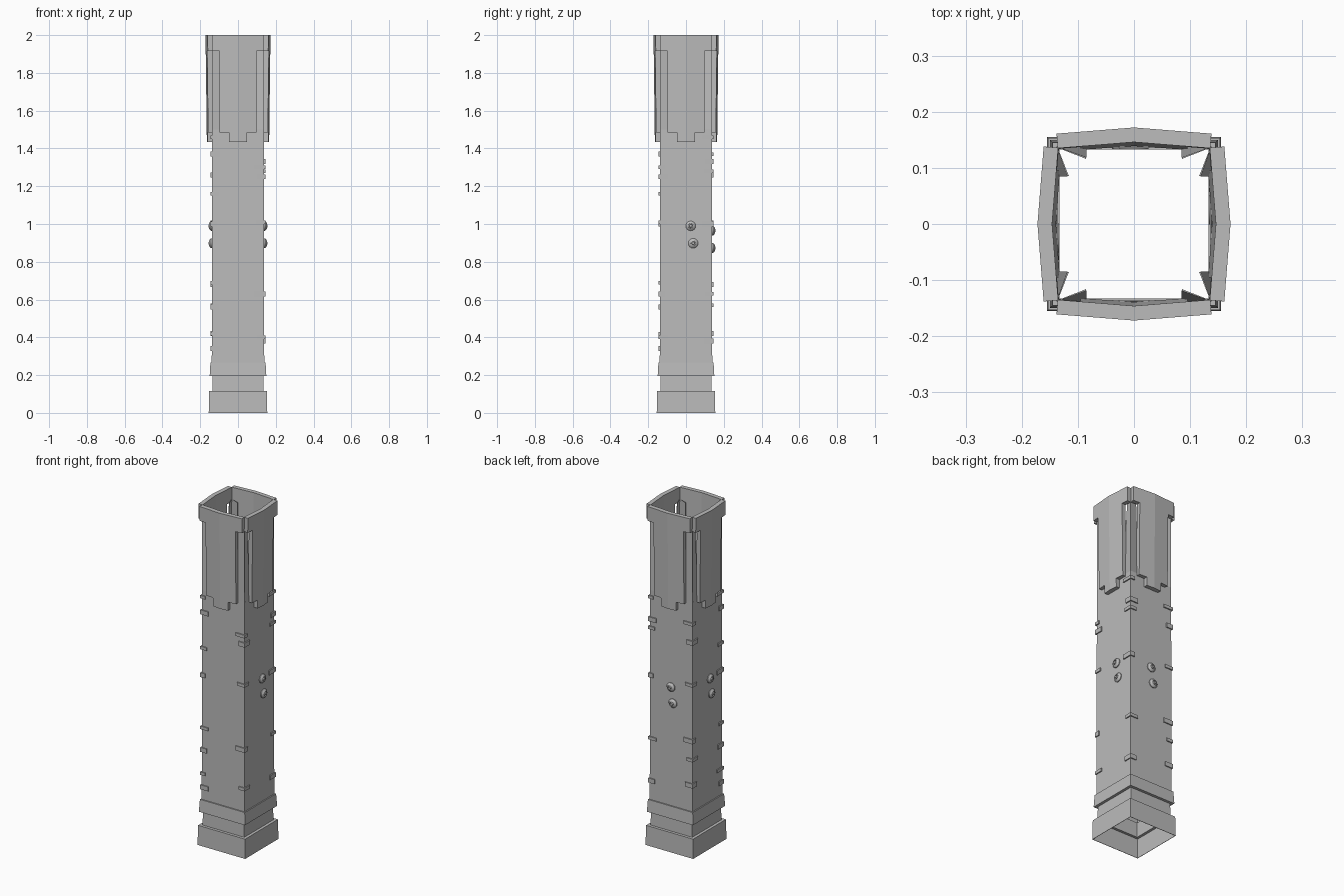
import bpy, bmesh, math
from mathutils import Matrix, Vector

cube = bpy.data.objects.get("Cube")
if cube:
    bpy.data.objects.remove(cube, do_unlink=True)

stone = bpy.data.materials.new("grey_stone")
stone.use_nodes = True
GREY = (0.5, 0.5, 0.5, 1)
stone.diffuse_color = GREY
stone.node_tree.nodes["Principled BSDF"].inputs["Base Color"].default_value = GREY


def make(name, bm, turn=0, thickness=0):
    """Turn the mesh about z by quarter turns and add it to the scene."""
    bmesh.ops.rotate(bm, verts=bm.verts, cent=(0, 0, 0),
                     matrix=Matrix.Rotation(turn * math.pi / 2, 3, 'Z'))
    mesh = bpy.data.meshes.new(name)
    bm.to_mesh(mesh)
    bm.free()
    mesh.materials.append(stone)
    obj = bpy.data.objects.new(name, mesh)
    bpy.context.collection.objects.link(obj)
    if thickness:
        mod = obj.modifiers.new("thickness", 'SOLIDIFY')
        mod.thickness = thickness
        mod.offset = -1
    return obj


def loft(rings, closed):
    """Skin a stack of point rings, given from bottom to top."""
    bm = bmesh.new()
    rows = [[bm.verts.new(p) for p in ring] for ring in rings]
    for low, high in zip(rows, rows[1:]):
        n = len(low)
        for i in range(n if closed else n - 1):
            j = (i + 1) % n
            bm.faces.new((low[i], low[j], high[j], high[i]))
    return bm


def square(r, z):
    return [(-r, -r, z), (r, -r, z), (r, r, z), (-r, r, z)]


# Hollow shaft with its stepped base, open at both ends
profile = [(0.155, 0), (0.153, 0.115), (0.136, 0.115), (0.134, 0.195),
           (0.15, 0.195), (0.146, 0.267), (0.139, 0.267), (0.138, 1.5)]
make("shaft", loft([square(r, z) for r, z in profile], True), thickness=0.003)

# Stepped plates around the top, one on each side, slightly bulging
XS = [-0.138, -0.097, -0.048, 0, 0.048, 0.097, 0.138]
ZS = [1.435, 1.485, 1.915, 2.0]
HALF_WIDTHS = [0.05, 0.1, 0.14]


def plate():
    bm = bmesh.new()

    def point(x, z):
        bulge = 0.011 * (1 - abs(x) / 0.138)
        lean = 0.007 * (z - ZS[0]) / (ZS[-1] - ZS[0])
        return bm.verts.new((x, -0.154 - bulge - lean, z))

    grid = [[point(x, z) for x in XS] for z in ZS]
    for r, limit in enumerate(HALF_WIDTHS):
        for c in range(len(XS) - 1):
            if max(abs(XS[c]), abs(XS[c + 1])) < limit:
                bm.faces.new((grid[r][c], grid[r][c + 1],
                              grid[r + 1][c + 1], grid[r + 1][c]))
    loose = [v for v in bm.verts if not v.link_faces]
    bmesh.ops.delete(bm, geom=loose, context='VERTS')
    return bm


for side, label in enumerate(("front", "left", "back", "right")):
    make(label + "_top_plate", plate(), side, 0.026)

# Corner strips behind the plates, their edges leaning inward
for side in range(4):
    low = [(0.085, -0.138, 1.495), (0.138, -0.138, 1.495), (0.138, -0.085, 1.495)]
    high = [(0.085, -0.119, 1.93), (0.138, -0.138, 1.93), (0.119, -0.085, 1.93)]
    make("corner_strip", loft([low, high], False), side, 0.003)


# Shallow chipped blocks wrapped around the shaft corners
def chip(z, height, arm_a, arm_b):
    inner, outer = 0.134, 0.145
    plan = [(inner - arm_a, -inner), (inner - arm_a, -outer), (outer, -outer),
            (outer, -inner + arm_b), (inner, -inner + arm_b), (inner, -inner)]
    bm = loft([[(x, y, z - height / 2) for x, y in plan],
               [(x, y, z + height / 2) for x, y in plan]], True)
    for ring in (bm.verts[:] for _ in (0,)):
        bm.faces.new(ring[:6][::-1])
        bm.faces.new(ring[6:])
    return bm


CHIP_HEIGHTS = [
    [1.3, 1.25, 1.01, 0.63, 0.4],
    [1.46, 1.33, 1.28, 1.0, 0.63, 0.38],
    [1.37, 1.26, 1.01, 0.68, 0.57, 0.42],
    [1.46, 1.37, 1.16, 1.0, 0.69, 0.56, 0.42, 0.34],
]
for corner, heights in enumerate(CHIP_HEIGHTS):
    for i, z in enumerate(heights):
        arm = (0.05, 0.03, 0.04)[i % 3]
        make("corner_chip", chip(z, 0.018 + 0.008 * (i % 2), arm, 0.07 - arm), corner)


# Round bolts with a raised centre
def bolt(x, z):
    rings = [(0.026, 0.134), (0.026, 0.143), (0.019, 0.151),
             (0.013, 0.153), (0.012, 0.148), (0.009, 0.148), (0.007, 0.156)]
    sides = 16
    bm = loft([[(x + r * math.cos(math.tau * k / sides), -y,
                 z + r * math.sin(math.tau * k / sides)) for k in range(sides)]
               for r, y in rings], True)
    bm.verts.ensure_lookup_table()
    bm.faces.new(bm.verts[-sides:])
    return bm


bolts = []
for side, x_top, z_top in ((1, 0.025, 0.99), (2, 0.0, 0.965), (3, 0.025, 0.99)):
    for shift, drop in ((0, 0), (0.013, 0.092)):
        bolts.append(make("bolt", bolt(x_top + shift, z_top - drop), side))

# Smooth the round bolts, keeping their rims crisp
bpy.ops.object.select_all(action='DESELECT')
for obj in bolts:
    obj.select_set(True)
bpy.context.view_layer.objects.active = bolts[0]
bpy.ops.object.shade_smooth_by_angle(angle=math.radians(35))
